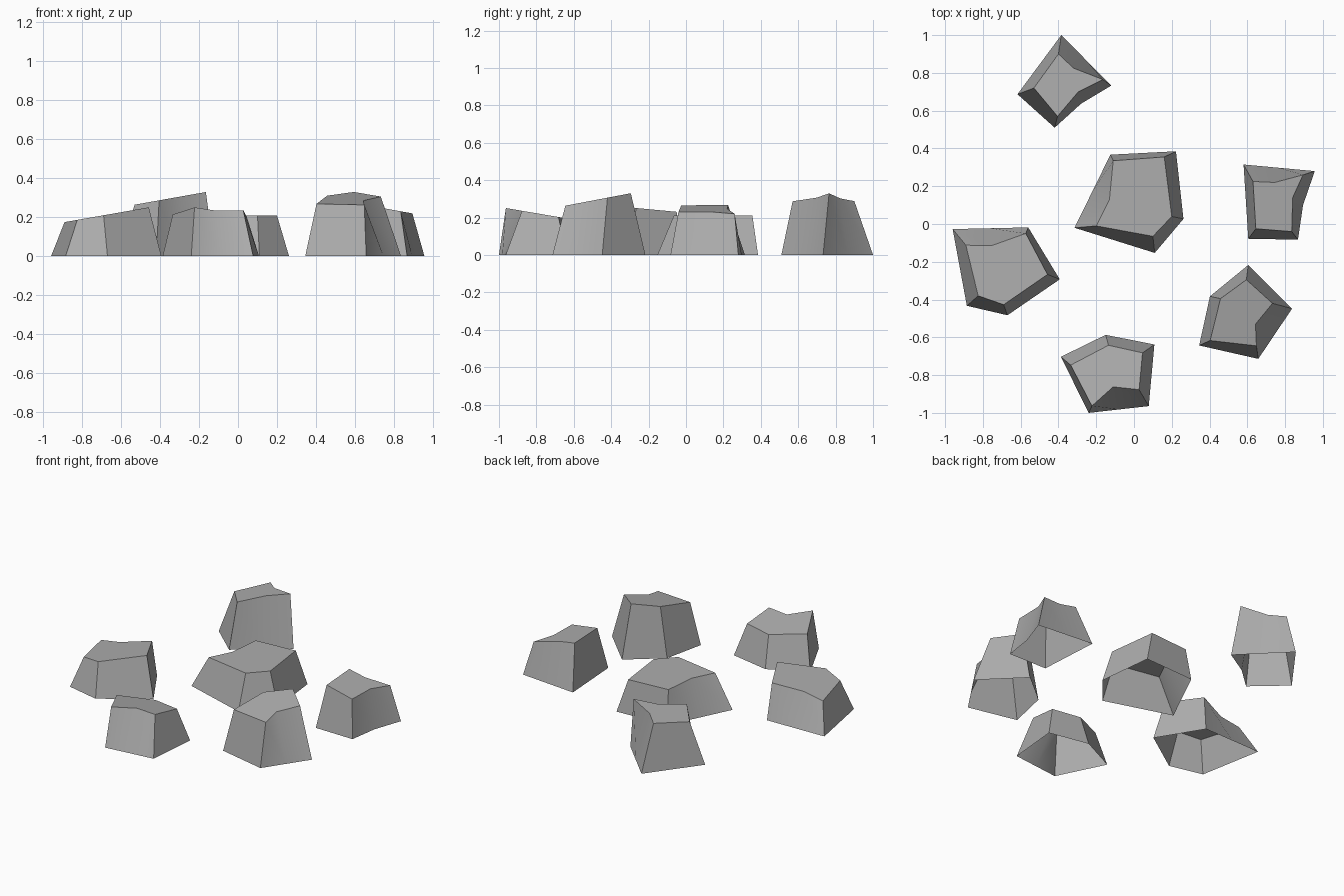
import bpy
import math

stone = bpy.data.materials.new("stone_grey")
stone.diffuse_color = (.42, .42, .42, 1)


def rock(name, base, top, notch, height, slope_x=0.0, slope_y=0.0):
    """Open-bottomed faceted rock: ground outline, notched outline on a tilted top plane."""
    # the notch in the top meets the middle of a straight ground edge
    a, b = base[notch - 1], base[notch % len(base)]
    ground = list(base)
    ground.insert(notch, ((a[0] + b[0]) / 2, (a[1] + b[1]) / 2))
    n = len(ground)
    verts = [(x, y, 0) for x, y in ground]
    verts += [(x, y, height + slope_x * x + slope_y * y) for x, y in top]
    # outlines run clockwise from above
    faces = [(i, n + i, n + (i + 1) % n, (i + 1) % n) for i in range(n)]
    faces.append(tuple(reversed(range(n, 2 * n))))
    mesh = bpy.data.meshes.new(name)
    mesh.from_pydata(verts, [], faces)
    mesh.validate()
    mesh.materials.append(stone)
    obj = bpy.data.objects.new(name, mesh)
    bpy.context.collection.objects.link(obj)
    # soft shading across the shallow notches, crisp corners elsewhere
    mesh.shade_smooth()
    mesh.set_sharp_from_angle(angle=math.radians(30))
    return obj


# rear rock, rising to the right
rock("back_rock",
     [(-.385, 1.0), (-.12, .733), (-.28, .637), (-.42, .51), (-.617, .687)],
     [(-.40, .90), (-.32, .825), (-.165, .765), (-.295, .70), (-.405, .57), (-.53, .72)],
     1, .359, slope_x=.178)

# large flat-topped rock in the middle
rock("centre_rock",
     [(-.125, .367), (.222, .385), (.262, .027), (.11, -.153), (-.315, -.02)],
     [(-.11, .335), (.16, .355), (.20, .04), (.10, -.065), (-.20, -.01), (-.13, .13)],
     5, .21)

# right rock, falling to the right
rock("right_rock",
     [(.58, .315), (.957, .28), (.895, .10), (.868, -.083), (.605, -.078)],
     [(.63, .225), (.745, .22), (.895, .26), (.84, .14), (.835, -.04), (.645, -.025)],
     1, .381, slope_x=-.18)

# front right rock, tallest at the back
rock("front_right_rock",
     [(.605, -.217), (.837, -.448), (.658, -.714), (.345, -.643), (.402, -.383)],
     [(.595, -.295), (.733, -.42), (.643, -.53), (.648, -.645), (.403, -.617), (.458, -.395)],
     2, .386, slope_y=.19)

# front rock, tallest at the front
rock("front_rock",
     [(-.15, -.587), (.108, -.638), (.078, -.964), (-.24, -1.0), (-.387, -.703)],
     [(-.135, -.642), (.045, -.682), (.027, -.877), (-.11, -.862), (-.223, -.963), (-.335, -.747)],
     3, .087, slope_y=-.17)

# left rock, rising to the right
rock("left_rock",
     [(-.96, -.027), (-.56, -.018), (-.393, -.293), (-.67, -.483), (-.885, -.433)],
     [(-.89, -.112), (-.755, -.115), (-.573, -.05), (-.458, -.267), (-.69, -.427), (-.825, -.38)],
     1, .331, slope_x=.175)
